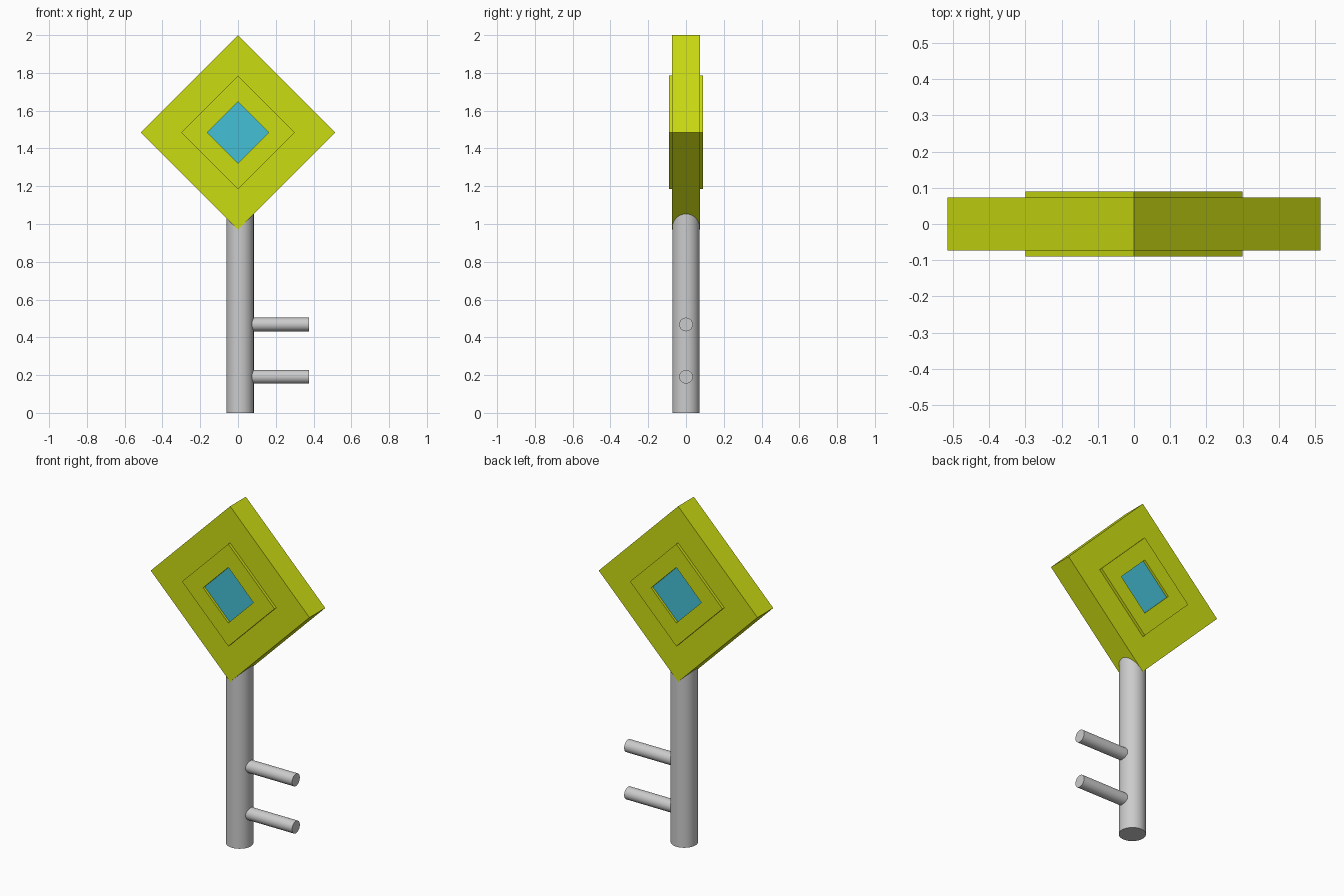
import bpy, bmesh, math

if "Cube" in bpy.data.objects:
    bpy.data.objects.remove(bpy.data.objects["Cube"])


def material(name, rgb):
    m = bpy.data.materials.new(name)
    m.diffuse_color = (*rgb, 1.0)
    m.use_nodes = True
    m.node_tree.nodes["Principled BSDF"].inputs["Base Color"].default_value = m.diffuse_color
    return m


yellow = material("lime_yellow", (0.60, 0.72, 0.006))
blue = material("sky_blue", (0.06, 0.53, 0.68))
grey = material("light_grey", (0.60, 0.60, 0.60))


def rod(name, radius, length, location, rotation=(0, 0, 0)):
    bpy.ops.mesh.primitive_cylinder_add(vertices=48, radius=radius, depth=length,
                                        location=location, rotation=rotation)
    ob = bpy.context.object
    ob.name = name
    ob.data.materials.append(grey)
    bpy.ops.object.shade_smooth_by_angle(angle=math.radians(30))
    return ob


# Diamond head: (half diagonal, y) steps from the sunk front panel to the rim,
# mirrored to the back
CENTRE_Z = 1.485
front = [(0.163, -0.076), (0.163, -0.09), (0.30, -0.09), (0.30, -0.073), (0.515, -0.073)]
profile = front + [(r, -y) for r, y in reversed(front)]

bm = bmesh.new()
rings = []
for r, y in profile:
    rings.append([bm.verts.new((r * dx, y, r * dz))
                  for dx, dz in ((1, 0), (0, 1), (-1, 0), (0, -1))])
for a, b in zip(rings, rings[1:]):
    for i in range(4):
        j = (i + 1) % 4
        bm.faces.new((a[i], a[j], b[j], b[i]))
# Blue panels close both ends
for ring in (rings[0], rings[-1]):
    bm.faces.new(ring).material_index = 1
bmesh.ops.recalc_face_normals(bm, faces=bm.faces)
mesh = bpy.data.meshes.new("diamond_head")
bm.to_mesh(mesh)
bm.free()
head = bpy.data.objects.new("diamond_head", mesh)
head.location.z = CENTRE_Z
mesh.materials.append(yellow)
mesh.materials.append(blue)
bpy.context.collection.objects.link(head)

# Shaft, its top buried in the head
SHAFT_X = 0.011
rod("shaft", 0.0725, 1.10, (SHAFT_X, 0, 0.55))

# Two teeth pointing to the right
for name, z in (("lower_tooth", 0.191), ("upper_tooth", 0.468)):
    x0, x1 = 0.06, 0.376
    rod(name, 0.036, x1 - x0, ((x0 + x1) / 2, 0, z), (0, math.pi / 2, 0))
